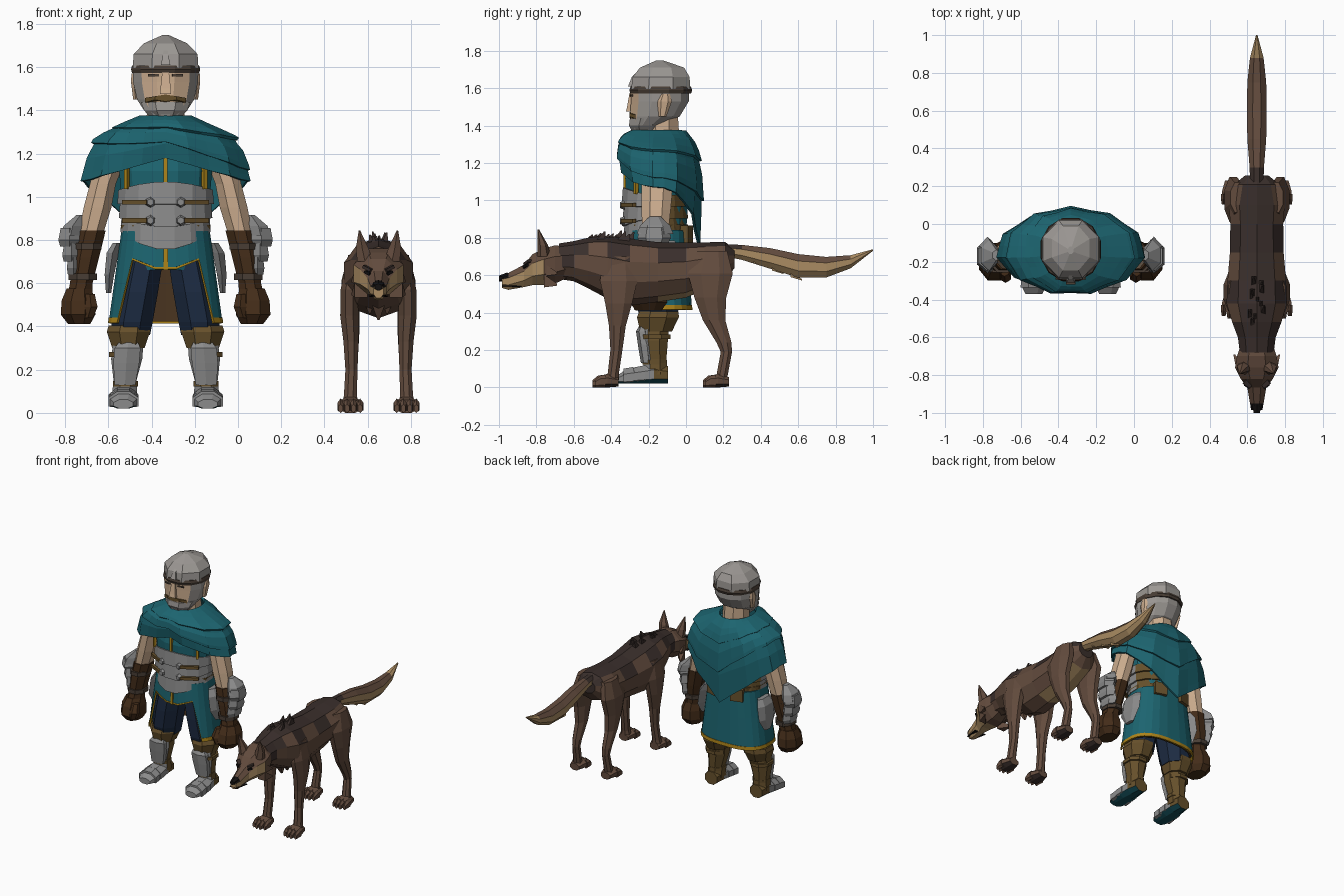
import bpy, bmesh, math, random

random.seed(4)
MAN, WOLF = -0.335, 0.65
HEX = dict(teal='226570', deep='1a4e58', navy='222f44', skin='c9aa8c', leather='66512f', glove='45301f',
           gold='ad8420', fur='634d40', dark='3c322f', tan='a88a62', black='1a1818', steel='8a8a8a',
           hair='9a9692', strap='4a4038', lining='4c3826')
MATS = {}


def mat(key):
    if key not in MATS:
        m = bpy.data.materials.new(key)
        h = HEX[key]
        m.diffuse_color = [(int(h[i:i + 2], 16) / 255) ** 2.2 for i in (0, 2, 4)] + [1]
        MATS[key] = m
    return MATS[key]


def build(name, verts, faces, col, ox, thick=0):
    """Mesh from vertices; col is a colour key or a function (centre, normal) -> key."""
    bm = bmesh.new()
    vs = [bm.verts.new(v) for v in verts]
    for f in faces:
        bm.faces.new([vs[i] for i in f])
    bmesh.ops.recalc_face_normals(bm, faces=bm.faces)
    bm.normal_update()
    me = bpy.data.meshes.new(name)
    slots = []
    for f in bm.faces:
        key = col(f.calc_center_median(), f.normal) if callable(col) else col
        if key not in slots:
            slots.append(key)
            me.materials.append(mat(key))
        f.material_index = slots.index(key)
    bm.to_mesh(me)
    bm.free()
    ob = bpy.data.objects.new(name, me)
    ob.location.x = ox
    bpy.context.collection.objects.link(ob)
    if thick:
        mod = ob.modifiers.new('thickness', 'SOLIDIFY')
        mod.thickness, mod.offset = thick, 0
    return ob


def loft(name, rings, n, col, ox=MAN, axis='Z', s=1, zmin=-9):
    """Skin rings (x, y, z, radius x, other radius) stacked along Z or Y."""
    verts, k = [], 1 / math.cos(math.pi / n)
    for x, y, z, a, b in rings:
        for i in range(n):
            t = 2 * math.pi * (i + .5) / n
            u, v = a * k * math.cos(t), b * k * math.sin(t)
            p = (x + u, y + v, z) if axis == 'Z' else (x + u, y, z + v)
            verts.append((s * p[0], p[1], max(zmin, p[2])))
    faces = [[j * n + i, j * n + (i + 1) % n, (j + 1) * n + (i + 1) % n, (j + 1) * n + i]
             for j in range(len(rings) - 1) for i in range(n)]
    faces += [list(range(n)), list(range(len(verts) - n, len(verts)))]
    return build(name, verts, faces, col, ox)


def grid(name, f, us, vs, col, closed=True, thick=.012):
    n = len(us)
    verts = [f(u, v) for v in vs for u in us]
    faces = [[j * n + i, j * n + (i + 1) % n, (j + 1) * n + (i + 1) % n, (j + 1) * n + i]
             for j in range(len(vs) - 1) for i in range(n if closed else n - 1)]
    return build(name, verts, faces, col, MAN, thick)


def box(name, loc, size, col, ox=MAN, ry=0, rz=0):
    c = [(x * size[0] / 2, y * size[1] / 2, z * size[2] / 2) for z in (-1, 1) for x, y in ((-1, -1), (1, -1), (1, 1), (-1, 1))]
    ob = build(name, c, [(0, 1, 2, 3), (4, 5, 6, 7), (0, 1, 5, 4), (1, 2, 6, 5), (2, 3, 7, 6), (3, 0, 4, 7)], col, ox)
    ob.location = (ox + loc[0], loc[1], loc[2])
    ob.rotation_euler = (0, ry, rz)


def table(vals, v):
    p = min(v, .9999) * (len(vals) - 1)
    i = int(p)
    return vals[i] + (vals[i + 1] - vals[i]) * (p - i)


def circle(n):
    return [2 * math.pi * (i + .5) / n for i in range(n)]


# ---- man: head, beard and helmet
loft('neck', [(0, -.12, 1.25, .09, .09), (0, -.13, 1.48, .085, .085)], 8, 'skin')
loft('head', [(0, -.235, 1.355, .055, .055), (0, -.21, 1.40, .10, .088), (0, -.165, 1.45, .132, .132),
              (0, -.14, 1.53, .15, .155), (0, -.14, 1.59, .152, .156)], 12,
     lambda c, n: 'skin' if n.y < -.6 and c.z > 1.41 else 'hair')
loft('nose', [(0, -.293, 1.475, .026, .028), (0, -.295, 1.50, .024, .02), (0, -.288, 1.575, .016, .014)], 4, 'skin')
loft('moustache', [(0, -.27, 1.447, .095, .018), (0, -.302, 1.457, .05, .014)], 6, 'leather', axis='Y')
loft('beard', [(0, -.22, 1.355, .06, .06), (0, -.215, 1.40, .10, .09), (0, -.20, 1.438, .115, .10)], 8, 'hair')
for s in (-1, 1):
    loft('ear', [(.138, -.125, 1.45, .012, .018), (.148, -.115, 1.53, .012, .034), (.148, -.11, 1.57, .01, .02)], 6, 'skin', s=s)
    box('eye', (s * .055, -.292, 1.562), (.05, .01, .01), 'strap', rz=s * .12)
loft('helmet_dome', [(0, -.135, 1.595, .152, .158), (0, -.133, 1.66, .148, .152), (0, -.128, 1.71, .10, .118),
                     (0, -.14, 1.748, .015, .02)], 8, 'hair')
loft('helmet_band', [(0, -.135, 1.572, .155, .162), (0, -.135, 1.59, .16, .168), (0, -.135, 1.608, .155, .162)], 12, 'strap')
loft('helmet_crest', [(0, -.29, 1.61, .022, .02), (0, -.275, 1.66, .012, .015), (0, -.22, 1.715, .004, .01)], 4, 'hair')


# ---- draped cloak: overlapping layers, pointed at the back
def cloak_layer(reach, grow):
    def f(a, v):
        b = math.sin(a)
        q = v * reach * (1 + (.22 * math.cos(a) if reach < 1 else 0))
        hem = 1.07 + (.11 if b < 0 else -.31) * (1 - abs(math.cos(a)))
        z = 1.37 - (1.37 - hem) * table([0, .12, .33, .65, 1], q)
        fold = grow * min(1, .1 + 1.4 * v) + (.014 if int(a * 11 / math.pi) % 2 else 0) * v
        back = .015 * q if b > 0 else 0
        return (math.cos(a) * (table([.115, .175, .305, .35, .375], q) + fold),
                -.147 + b * (table([.14, .17, .195, .20, .185], q) + fold + back), z)
    return f


for nm, reach, grow in (('cloak', 1, .002), ('cloak_fold', .72, .012), ('cowl', .42, .018)):
    grid(nm, cloak_layer(reach, grow), circle(22), [0, .25, .5, .75, .93, 1], 'teal', thick=.014)

# ---- torso, plated corset and straps
loft('tunic', [(0, -.15, .66, .19, .13), (0, -.15, .80, .19, .15), (0, -.155, 1.0, .205, .165),
               (0, -.155, 1.12, .215, .17), (0, -.15, 1.28, .2, .14)], 12, 'teal')


def corset(a, v):
    b = max(0, -math.sin(a)) ** 2
    lo, hi = .84 - .085 * b, 1.03 + .04 * b
    flare = .012 * (1 - (v * 3) % 1)
    ry = .168 + .012 * v + flare - (.02 if math.sin(a) > 0 else 0)
    return (math.cos(a) * (.195 + .022 * v + flare), -.155 + math.sin(a) * ry, lo + (hi - lo) * v)


for i in range(3):
    grid('corset_plate', corset, circle(16), [i / 3 + .001, i / 3 + .12, (i + 1) / 3 - .001],
         lambda c, n: 'steel' if c.y < -.13 else 'leather')
loft('belt', [(0, -.155, .82, .20, .16), (0, -.155, .87, .208, .165)], 12, 'leather')
for s in (-1, 1):
    for z in (.89, .975):
        box('corset_strap', (s * .14, -.308, z), (.13, .02, .022), 'leather', rz=s * .5)
        loft('buckle', [(.07, -.33, z, .022, .022), (.07, -.352, z, .014, .014)], 6, 'steel', axis='Y', s=s)
    box('chest_trim', (s * .18, -.268, 1.1), (.018, .02, .13), 'gold', rz=s * .6)
    box('pouch', (s * .10, .0, .82), (.09, .05, .09), 'leather', rz=-s * .3)
box('centre_trim', (0, -.327, 1.12), (.018, .014, .13), 'gold')


# ---- skirt: short pointed front, long sides and back, gold hem
def skirt(a, v, inset=0):
    c, b = [math.copysign(abs(t) ** .75, t) for t in (math.cos(a), math.sin(a))]
    hem = .645 + .09 * abs(c) if b < 0 and abs(c) < .82 else .415
    d = (.84 - hem) * v
    return (c * (.20 + .14 * d - inset), -.15 + b * (.155 + .05 * d - inset), .84 - d)


grid('skirt', skirt, circle(24), [0, .45, .94], 'teal')
grid('skirt_trim', lambda a, v: skirt(a, v, -.003), circle(24), [.94, 1], 'gold')
grid('skirt_lining', lambda a, v: skirt(a, v, .014), [math.pi * i / 10 for i in range(11)], [.2, .6, .98], 'lining', closed=False)
box('front_trim', (0, -.318, .71), (.02, .012, .1), 'gold')

# ---- legs and arms, mirrored
shin = lambda c, n: 'steel' if n.y < -.3 else 'leather'
shoe = lambda c, n: 'deep' if n.z < -.6 else ('leather' if c.y > -.16 else 'steel')
for s in (-1, 1):
    loft('trouser_leg', [(.16, -.145, .36, .088, .095), (.155, -.15, .42, .095, .11), (.13, -.15, .56, .095, .12),
                         (.10, -.15, .72, .09, .115)], 8, 'navy', s=s)
    loft('knee_cuff', [(.172, -.16, .30, .075, .085), (.172, -.15, .375, .10, .112), (.168, -.145, .405, .095, .105)], 8, 'leather', s=s)
    loft('boot_shaft', [(.19, -.165, .07, .06, .068), (.188, -.165, .15, .053, .06), (.18, -.172, .25, .072, .075),
                        (.172, -.17, .33, .07, .08)], 8, shin, s=s)
    loft('shin_plate', [(.188, -.212, .13, .048, .025), (.182, -.225, .23, .06, .028), (.176, -.235, .30, .06, .028),
                        (.172, -.23, .325, .045, .02)], 6, 'steel', s=s)
    for z, r in ((.135, .058), (.27, .077)):
        loft('boot_strap', [(.186, -.167, z - .012, r, r + .007), (.186, -.167, z + .012, r, r + .007)], 8, 'leather', s=s)
    loft('boot_foot', [(.19, -.095, .065, .05, .05), (.192, -.17, .07, .06, .06), (.195, -.25, .06, .066, .052),
                       (.195, -.33, .05, .064, .04), (.195, -.37, .04, .045, .022)], 8, shoe, axis='Y', s=s, zmin=.02)
    for y, z in ((-.25, .064), (-.31, .056)):
        loft('toe_plate', [(.195, y + .03, z, .068, .054), (.195, y - .025, z - .006, .07, .05)], 8, 'steel', axis='Y', s=s, zmin=.025)
    loft('hip_plate', [(.225, -.13, .785, .02, .06), (.245, -.13, .74, .028, .085), (.26, -.13, .64, .022, .085),
                       (.264, -.13, .555, .012, .035)], 6, 'steel', s=s)
    loft('arm', [(.24, -.15, 1.22, .075, .085), (.29, -.155, 1.06, .06, .083), (.315, -.16, .95, .064, .078),
                 (.35, -.165, .81, .055, .068)], 8, 'skin', s=s)
    loft('bracer', [(.343, -.165, .845, .066, .075), (.37, -.175, .72, .062, .072), (.39, -.185, .60, .052, .06),
                    (.395, -.19, .56, .056, .064)], 8, 'glove', s=s)
    for z in (.63, .77):
        loft('bracer_strap', [(.477 - z * .15, -.18, z - .015, .066, .077), (.477 - z * .15, -.18, z + .015, .066, .077)], 8, 'strap', s=s)
    for z, x, r in ((.64, .425, .032), (.70, .436, .042), (.77, .444, .052)):
        loft('arm_plate', [(x, -.17, z, r * .85, .062), (x, -.17, z + .03, r, .078), (x, -.17, z + .085, r * .8, .066)], 6, 'steel', s=s)
    loft('elbow_plate', [(.44, -.165, .82, .045, .085), (.43, -.165, .865, .042, .07), (.395, -.165, .915, .018, .025)], 6, 'steel', s=s)
    loft('glove', [(.40, -.19, .575, .058, .066), (.405, -.195, .52, .076, .092), (.405, -.20, .455, .08, .10),
                   (.40, -.20, .412, .052, .07)], 8, 'glove', s=s)
    loft('thumb', [(.36, -.27, .44, .025, .025), (.345, -.275, .49, .03, .032), (.35, -.25, .55, .022, .024)], 6, 'glove', s=s)


# ---- wolf: body and head
def coat(c, n):
    if n.z > .75 or (n.z > -.1 and math.sin(c.y * 21 + 2) + n.z > .8):
        return 'dark'
    return 'tan' if n.z < -.75 and c.y > -.2 else 'fur'


def face_coat(c, n):
    if c.y > -.78:
        return 'fur'
    return ('fur' if n.z > .45 else 'tan') if c.y > -.96 or n.z < .3 else 'black'


def wolf(name, rings, n, col, **kw):
    return loft(name, rings, n, col, ox=WOLF, **kw)


wolf('wolf_body', [(0, .258, .69, .06, .05), (0, .21, .672, .12, .10), (0, .1, .65, .148, .12), (0, 0, .627, .14, .14),
                   (0, -.15, .617, .142, .152), (0, -.3, .617, .155, .17), (0, -.42, .643, .16, .16),
                   (0, -.52, .665, .13, .13), (0, -.6, .675, .10, .102), (0, -.68, .675, .09, .09)], 10, coat, axis='Y')
wolf('wolf_head', [(0, -.64, .668, .085, .085), (0, -.70, .658, .105, .102), (0, -.76, .645, .115, .098), (0, -.82, .63, .085, .083),
                   (0, -.865, .597, .05, .06), (0, -.95, .567, .036, .045), (0, -.985, .565, .024, .033)], 8, face_coat, axis='Y')
wolf('wolf_nose', [(0, -.955, .59, .026, .022), (0, -1.0, .582, .016, .014)], 6, 'black', axis='Y')
wolf('wolf_mouth', [(0, -.88, .54, .047, .004), (0, -.985, .543, .03, .004)], 6, 'black', axis='Y')
wolf('wolf_tail', [(0, .2, .735, .035, .032), (0, .3, .722, .038, .04), (0, .45, .69, .05, .055), (0, .6, .65, .052, .063),
                   (0, .75, .643, .05, .055), (0, .88, .672, .036, .035), (0, 1.0, .735, .004, .004)], 8,
     lambda c, n: 'tan' if n.z < .35 or c.y > .9 else ('dark' if c.y < .3 else 'fur'), axis='Y')
for y, z in ((.36, .665), (.46, .625), (.56, .59)):
    wolf('tail_fringe', [(0, y, z + .02, .03, .02), (0, y + .06, z - .015, .003, .003)], 4, 'tan', axis='Y')
for i in range(11):
    y, x = -.53 + i * .022, random.uniform(-.035, .035)
    wolf('hackle', [(x, y, .77, .018, .03), (x * 1.3, y + .03, .815 + random.uniform(0, .025), .003, .004)], 4, 'dark')
for x, y, z in ((0, -.44, .43), (.05, -.43, .46), (-.05, -.43, .46), (.09, -.42, .49), (-.09, -.42, .49)):
    wolf('chest_ruff', [(x, y, z + .13, .05, .04), (x * .8, y + .04, z, .005, .006)], 4, 'fur')

# ---- wolf: ears, eyes, cheeks, legs and paws, mirrored
for s in (-1, 1):
    wolf('wolf_ear', [(.062, -.76, .70, .036, .032), (.075, -.765, .76, .03, .024), (.088, -.79, .845, .003, .004)], 6,
         lambda c, n: 'tan' if n.y < -.9 else 'fur', s=s)
    box('wolf_eye', (s * .05, -.856, .648), (.03, .02, .013), 'black', WOLF, ry=-s * .4, rz=s * .6)
    box('wolf_brow', (s * .048, -.845, .668), (.045, .03, .014), 'dark', WOLF, ry=-s * .4, rz=s * .6)
    for z in (.57, .63):
        wolf('cheek_tuft', [(.08, -.76, z, .03, .035), (.12, -.69, z - .02, .004, .006)], 4, 'fur', axis='Y', s=s)
    wolf('front_leg', [(.115, -.36, .70, .035, .08), (.135, -.36, .57, .04, .10), (.135, -.36, .45, .042, .072),
                       (.127, -.367, .33, .035, .045), (.125, -.372, .2, .028, .032), (.13, -.388, .08, .03, .03),
                       (.13, -.395, .03, .04, .035)], 8, 'fur', s=s)
    wolf('hind_leg', [(.10, .14, .73, .04, .08), (.125, .13, .61, .047, .12), (.13, .13, .48, .042, .085),
                      (.125, .15, .36, .036, .06), (.125, .203, .24, .029, .04), (.125, .216, .19, .026, .03),
                      (.13, .192, .06, .03, .03), (.13, .185, .03, .04, .035)], 8, 'fur', s=s)
    for y in (-.40, .19):
        wolf('paw', [(.13, y + .04, .03, .038, .025), (.13, y - .02, .035, .055, .038), (.13, y - .065, .03, .055, .03)], 8,
             lambda c, n: 'dark' if n.z < -.6 else 'fur', axis='Y', s=s, zmin=0)
        for i in range(4):
            x, d = .13 + (i - 1.5) * .03, .012 * abs(i - 1.5)
            wolf('toe', [(x, y - .03, .03, .014, .032), (x, y - .075 + d, .03, .015, .03), (x, y - .105 + d, .02, .01, .017)], 6,
                 'fur', axis='Y', s=s, zmin=0)
